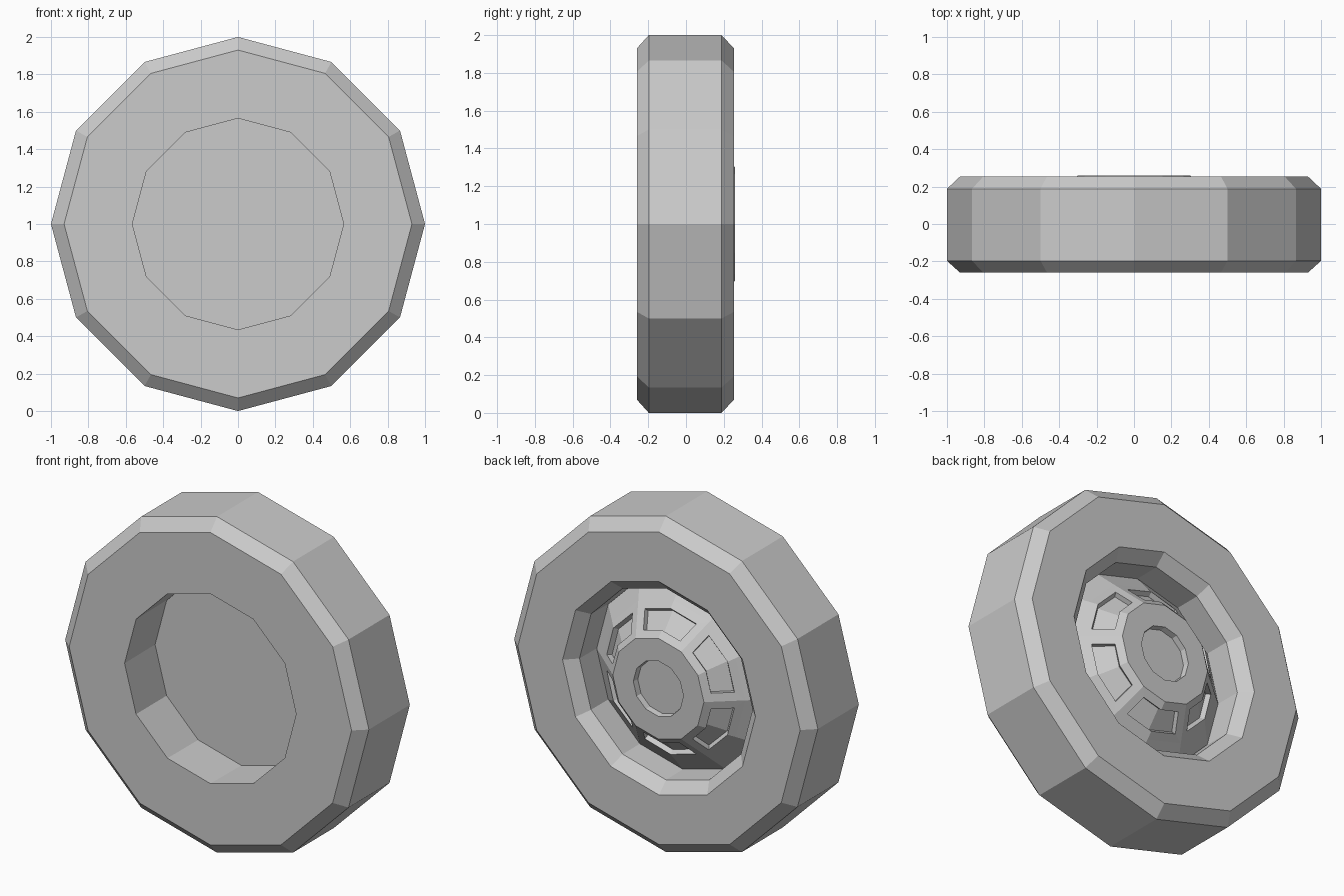
import bpy, bmesh
from math import cos, sin, pi

if "Cube" in bpy.data.objects:
    bpy.data.objects.remove(bpy.data.objects["Cube"])

SIDES = 12


def lathe(bm, profile, closed=False, caps=False):
    """Spin (radius, y) points round the wheel axle; return the bands of faces."""
    rings = [[bm.verts.new((r * cos(2 * pi * i / SIDES), y, 1 + r * sin(2 * pi * i / SIDES)))
              for i in range(SIDES)] for r, y in profile]
    pairs = list(zip(rings, rings[1:] + rings[:1] if closed else rings[1:]))
    bands = []
    for a, b in pairs:
        bands.append([bm.faces.new((a[i], a[(i + 1) % SIDES], b[(i + 1) % SIDES], b[i]))
                      for i in range(SIDES)])
    if caps:
        bm.faces.new(rings[0])
        bm.faces.new(rings[-1])
    bmesh.ops.recalc_face_normals(bm, faces=bm.faces[:])
    return bands


def finish(bm, name):
    mesh = bpy.data.meshes.new(name)
    bm.to_mesh(mesh)
    bm.free()
    bpy.context.collection.objects.link(bpy.data.objects.new(name, mesh))


# Tyre: chamfered tread, straight bore, chamfered opening at the back
bm = bmesh.new()
lathe(bm, [(0.565, -0.26), (0.93, -0.26), (1, -0.197), (1, 0.188),
           (0.93, 0.254), (0.635, 0.254), (0.57, 0.188)], closed=True)
finish(bm, "tyre")

# Hubcap: cone with flat front cap, dished centre at the back
bm = bmesh.new()
bands = lathe(bm, [(0.567, 0.03), (0.47, 0.113), (0.30, 0.26),
                   (0.165, 0.26), (0.16, 0.225)], caps=True)

# Six recessed windows, each across two facets and centred on a ridge
cone = bands[1]
for k in range(6):
    pair = [cone[(2 * k) % SIDES], cone[(2 * k + 11) % SIDES]]
    # ridges at 30, 90, 150 ... degrees
    pair = [cone[2 * k], cone[2 * k + 1]]
    bmesh.ops.inset_region(bm, faces=pair, thickness=0.048, use_even_offset=True)
    bmesh.ops.inset_region(bm, faces=pair, thickness=0.001, depth=-0.03, use_even_offset=True)
finish(bm, "hubcap")
